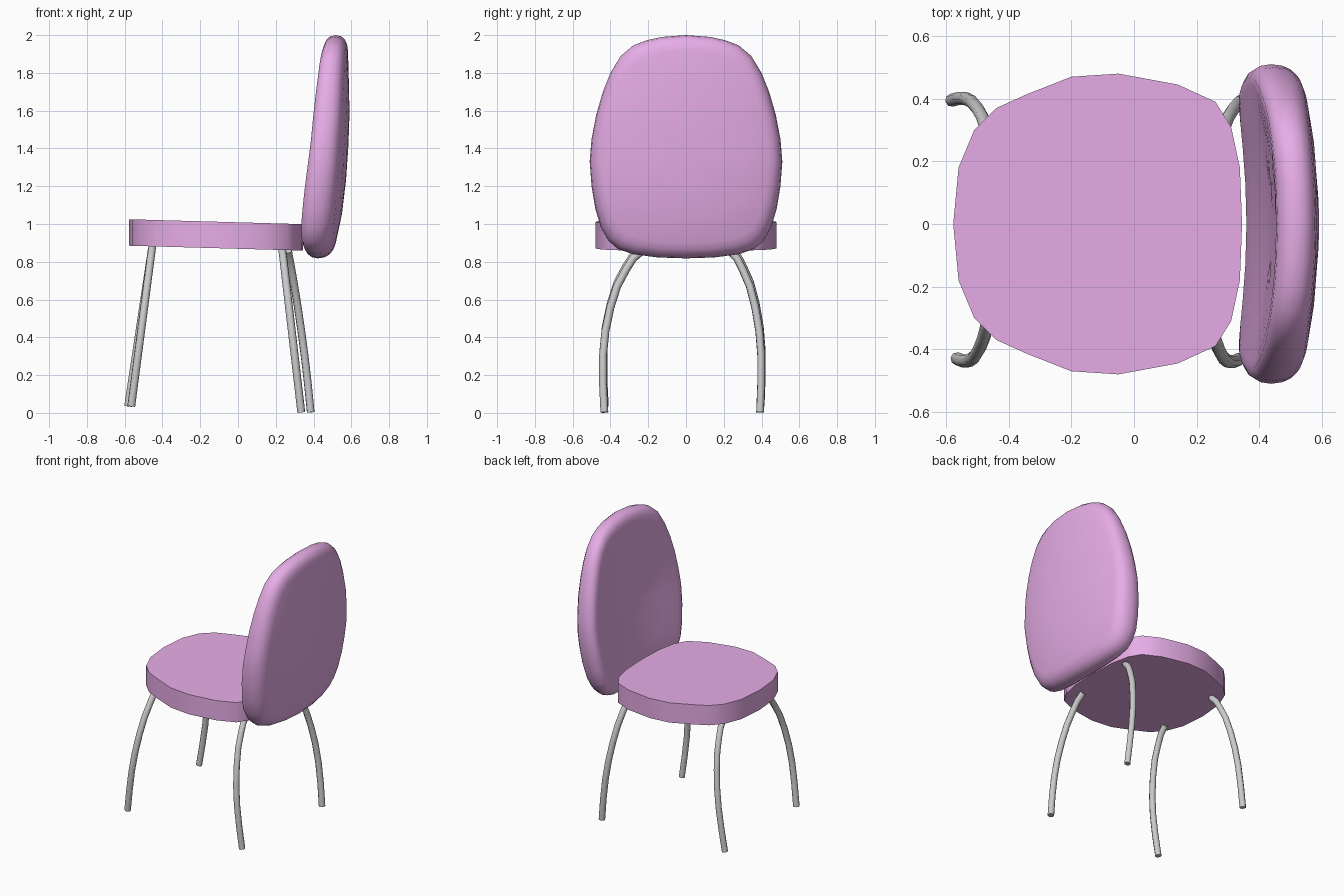
import bpy, bmesh
from mathutils import Vector

if "Cube" in bpy.data.objects:
    bpy.data.objects.remove(bpy.data.objects["Cube"])

pink = bpy.data.materials.new("pink_fabric")
pink.diffuse_color = (0.80, 0.42, 0.80, 1)
pink.use_nodes = True
pink.node_tree.nodes["Principled BSDF"].inputs["Base Color"].default_value = pink.diffuse_color


def finish(obj, angle):
    bpy.ops.object.select_all(action='DESELECT')
    obj.select_set(True)
    bpy.context.view_layer.objects.active = obj
    bpy.ops.object.shade_smooth_by_angle(angle=angle)


def lerp_table(table, z):
    if z <= table[0][0]:
        return table[0][1]
    for (z0, v0), (z1, v1) in zip(table, table[1:]):
        if z <= z1:
            return v0 + (v1 - v0) * (z - z0) / (z1 - z0)
    return table[-1][1]


def loft(name, rings, start=None, end=None):
    """Skin closed rings; close the ends with a fan point or a flat face."""
    bm = bmesh.new()
    rows = [[bm.verts.new(p) for p in r] for r in rings]
    n = len(rows[0])
    for a, b in zip(rows, rows[1:]):
        for i in range(n):
            j = (i + 1) % n
            bm.faces.new((a[i], a[j], b[j], b[i]))
    for row, tip in ((rows[0], start), (rows[-1], end)):
        if tip is None:
            bm.faces.new(row)
        else:
            v = bm.verts.new(tip)
            for i in range(n):
                bm.faces.new((row[i], row[(i + 1) % n], v))
    bmesh.ops.recalc_face_normals(bm, faces=bm.faces)
    me = bpy.data.meshes.new(name)
    bm.to_mesh(me)
    bm.free()
    obj = bpy.data.objects.new(name, me)
    bpy.context.collection.objects.link(obj)
    return obj


# Seat: rounded slab, sloping slightly down towards the backrest
half = [(-0.577, 0), (-0.56, 0.18), (-0.51, 0.30), (-0.44, 0.37), (-0.34, 0.415),
        (-0.20, 0.47), (-0.05, 0.48), (0.14, 0.445), (0.26, 0.39),
        (0.31, 0.31), (0.338, 0.18), (0.345, 0)]
outline = half + [(x, -y) for x, y in half[-2:0:-1]]
seat = loft("seat", [[(x, y, z - 0.028 * (x + 0.577)) for x, y in outline]
                     for z in (0.885, 1.025)])
seat.data.materials.append(pink)
finish(seat, 0.7)

# Backrest: cushion with rounded rim, leaning back and wrapping forward at the sides
half = [(0, 2.0), (0.13, 1.99), (0.21, 1.972), (0.28, 1.945), (0.345, 1.89), (0.40, 1.80),
        (0.44, 1.70), (0.475, 1.58), (0.50, 1.45), (0.51, 1.33), (0.50, 1.20), (0.48, 1.08),
        (0.45, 0.98), (0.41, 0.91), (0.36, 0.867), (0.28, 0.84), (0.15, 0.823), (0, 0.818)]
outline = half + [(-y, z) for y, z in half[-2:0:-1]]
front = [(0.82, 0.35), (1.0, 0.37), (1.4, 0.43), (1.8, 0.452), (2.0, 0.455)]
back = [(0.82, 0.50), (0.9, 0.518), (1.05, 0.55), (1.3, 0.58), (1.6, 0.591), (2.0, 0.58)]
MID_Z = 1.41


def back_point(y, z, s, t):
    y, z = y * s, MID_Z + (z - MID_Z) * s
    f, b = lerp_table(front, z), lerp_table(back, z)
    return (f + (b - f) * t - 0.24 * y * y, y, z)


steps = [(0.3, 0), (0.6, 0), (0.86, 0), (0.92, 0.03), (0.965, 0.13), (0.99, 0.28), (1, 0.5),
         (0.99, 0.72), (0.965, 0.87), (0.92, 0.97), (0.86, 1), (0.6, 1), (0.3, 1)]
rest = loft("backrest", [[back_point(y, z, s, t) for y, z in outline] for s, t in steps],
            back_point(0, MID_Z, 0, 0), back_point(0, MID_Z, 0, 1))
rest.data.materials.append(pink)
finish(rest, 0.9)

# Legs: bowed tubes that splay outwards
bow = [(0, 0.0), (0.05, 0.24), (0.12, 0.42), (0.22, 0.64), (0.35, 0.81),
       (0.5, 0.94), (0.65, 1.0), (0.82, 1.0), (1.0, 0.965)]


def leg(name, top, foot, bulge):
    cu = bpy.data.curves.new(name, 'CURVE')
    cu.dimensions = '3D'
    cu.bevel_depth = 0.021
    cu.bevel_resolution = 2
    cu.use_fill_caps = True
    sp = cu.splines.new('POLY')
    sp.points.add(len(bow) - 1)
    for p, (t, f) in zip(sp.points, bow):
        c = Vector(top).lerp(Vector(foot), t)
        w = t + bulge * t * (1 - t)
        x = top[0] + (foot[0] - top[0]) * w
        y = top[1] + (foot[1] - top[1]) * f / 0.965
        p.co = (x, y, c.z, 1)
    obj = bpy.data.objects.new(name, cu)
    bpy.context.collection.objects.link(obj)
    bpy.ops.object.select_all(action='DESELECT')
    obj.select_set(True)
    bpy.context.view_layer.objects.active = obj
    bpy.ops.object.convert(target='MESH')
    finish(bpy.context.view_layer.objects.active, 0.9)


leg("front_leg_left", (-0.455, 0.23, 0.875), (-0.582, 0.395, 0.035), 0.0)
leg("front_leg_right", (-0.455, -0.23, 0.875), (-0.565, -0.43, 0.035), 0.0)
leg("back_leg_left", (0.265, 0.23, 0.86), (0.385, 0.392, 0.003), 0.35)
leg("back_leg_right", (0.235, -0.23, 0.86), (0.335, -0.432, 0.003), 0.0)
